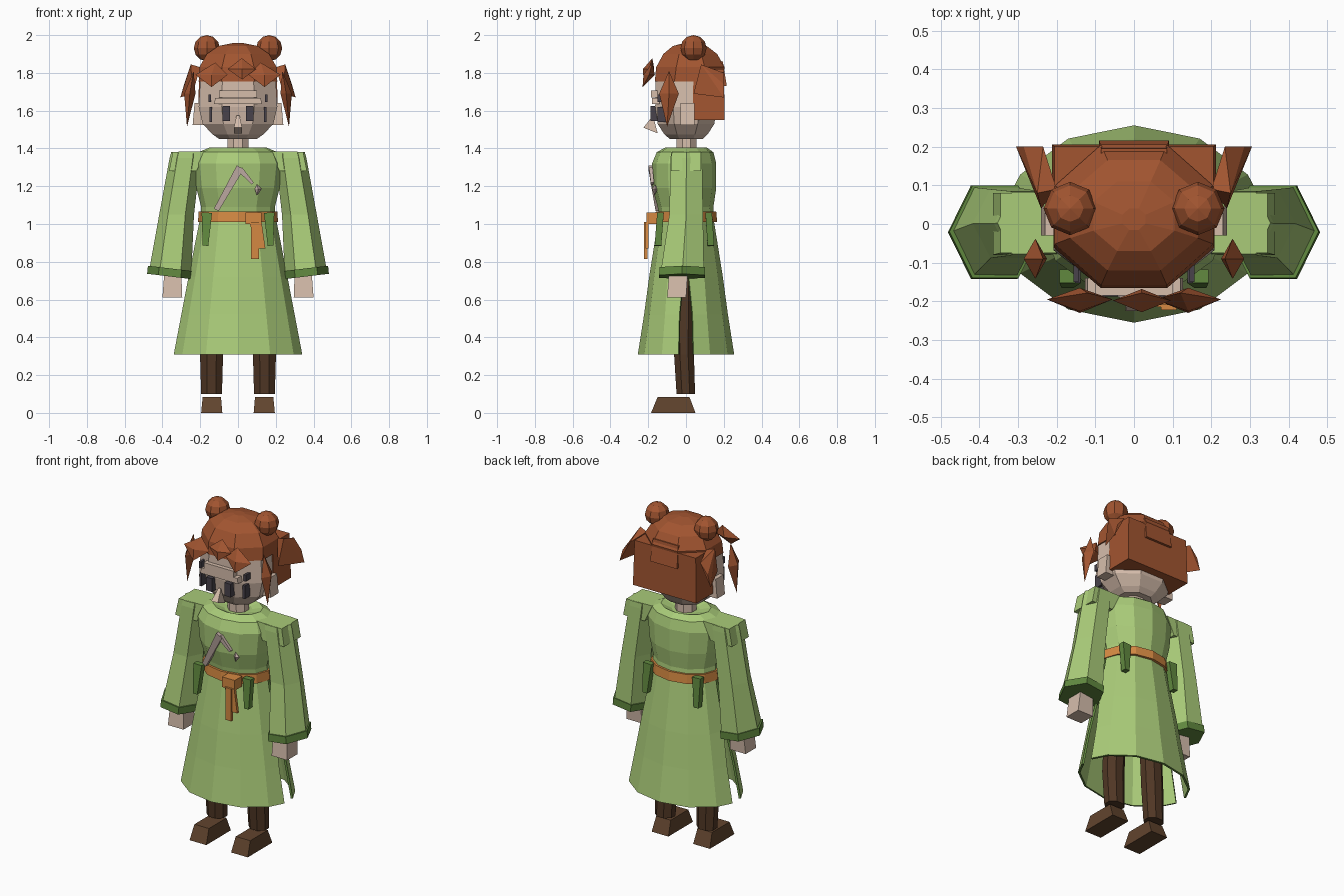
import bpy, bmesh, math
from mathutils import Vector

if "Cube" in bpy.data.objects:
    bpy.data.objects.remove(bpy.data.objects["Cube"], do_unlink=True)


def material(name, rgb):
    m = bpy.data.materials.new(name)
    m.use_nodes = True
    m.diffuse_color = (*rgb, 1)
    m.node_tree.nodes["Principled BSDF"].inputs["Base Color"].default_value = (*rgb, 1)
    return m


GREEN = material("light green cloth", (.40, .60, .19))
TRIM = material("dark green trim", (.12, .25, .05))
HAIR = material("auburn hair", (.36, .09, .03))
SKIN = material("skin", (.67, .51, .41))
BELT = material("orange sash", (.66, .25, .055))
LEG = material("dark brown trousers", (.08, .038, .018))
SHOE = material("brown shoes", (.12, .058, .027))
EYE = material("dark eyes", (.065, .055, .07))
CLASP = material("pale clasp", (.55, .43, .39))


def finish(name, bm, mat):
    bmesh.ops.recalc_face_normals(bm, faces=bm.faces)
    me = bpy.data.meshes.new(name)
    bm.to_mesh(me)
    bm.free()
    me.materials.append(mat)
    ob = bpy.data.objects.new(name, me)
    bpy.context.collection.objects.link(ob)
    return ob


def loft(name, mat, n, rings, phase=0.0, caps=True):
    """Rings are (z, centre x, half width, front y, back y)."""
    angles = [2 * math.pi * (i + phase) / n for i in range(n)]
    mx = max(abs(math.cos(a)) for a in angles)
    my = max(abs(math.sin(a)) for a in angles)
    bm = bmesh.new()
    loops = []
    for z, cx, rx, y0, y1 in rings:
        loops.append([bm.verts.new((cx + rx * math.cos(a) / mx,
                                    (y0 + y1) / 2 + (y1 - y0) / 2 * math.sin(a) / my, z))
                      for a in angles])
    for a, b in zip(loops, loops[1:]):
        for i in range(n):
            j = (i + 1) % n
            bm.faces.new((a[i], a[j], b[j], b[i]))
    if caps:
        bm.faces.new(loops[0])
        bm.faces.new(loops[-1])
    return finish(name, bm, mat)


def hull(name, mat, points):
    bm = bmesh.new()
    for p in points:
        bm.verts.new(p)
    bmesh.ops.convex_hull(bm, input=bm.verts)
    bmesh.ops.dissolve_limit(bm, angle_limit=.02, verts=bm.verts, edges=bm.edges)
    return finish(name, bm, mat)


def box(name, mat, x, y, z, top_x=None, top_y=None):
    tx, ty = top_x or x, top_y or y
    return hull(name, mat, [(a, b, z[0]) for a in x for b in y] +
                [(a, b, z[1]) for a in tx for b in ty])


def spike(name, mat, top, mid, bottom, rx, ry):
    x, y, z = mid
    return hull(name, mat, [top, bottom, (x - rx, y, z), (x + rx, y, z),
                            (x, y - ry, z), (x, y + ry, z)])


def strip(name, mat, a, b, wa, wb, depth=.012):
    a, b = Vector(a), Vector(b)
    side = (b - a).cross(Vector((0, 1, 0))).normalized()
    d = Vector((0, depth, 0))
    return hull(name, mat, [p + side * w * s + d * t for p, w in ((a, wa), (b, wb))
                            for s in (-.5, .5) for t in (-.5, .5)])


# Robe top and belt
loft("robe_bodice", GREEN, 12, [
    (1.03, 0, .20, -.14, .15), (1.09, 0, .195, -.15, .145), (1.19, 0, .22, -.178, .16),
    (1.32, 0, .235, -.18, .16), (1.38, 0, .21, -.155, .145),
    (1.405, 0, .15, -.11, .11), (1.385, 0, .08, -.07, .075)])
loft("belt", BELT, 12, [(1.01, 0, .212, -.165, .165), (1.065, 0, .208, -.16, .16)])
box("belt_knot", BELT, (.04, .125), (-.21, -.14), (1.0, 1.062))
box("belt_tail_long", BELT, (.07, .11), (-.222, -.205), (.815, 1.01))
box("belt_tail_short", BELT, (.10, .145), (-.215, -.198), (.87, 1.01), (.06, .125))

# Skirt panels, open at the sides
for name, sign in (("skirt_front", -1), ("skirt_back", 1)):
    bm = bmesh.new()
    rows = []
    for z, rx, ry, gap in ((1.035, .2, .145, .005), (.72, .262, .195, .015),
                           (.52, .30, .222, .035), (.31, .34, .255, .04)):
        rows.append([bm.verts.new((rx * math.cos(i * math.pi / 6),
                                   sign * max(gap, ry * math.sin(i * math.pi / 6)), z))
                     for i in range(7)])
    for a, b in zip(rows, rows[1:]):
        for i in range(6):
            bm.faces.new((a[i], a[i + 1], b[i + 1], b[i]))
    skirt = finish(name, bm, GREEN)
    skirt.data.materials.append(TRIM)
    # make the outward side consistent before thickening
    if skirt.data.polygons[2].normal.y * sign < 0:
        skirt.data.flip_normals()
    solid = skirt.modifiers.new("cloth thickness", "SOLIDIFY")
    solid.thickness = .012
    solid.offset = -1
    solid.material_offset_rim = 1

# Chest clasp
strip("clasp_long", CLASP, (-.115, -.15, 1.075), (.012, -.188, 1.30), .028, .042, .022)
strip("clasp_short", CLASP, (.01, -.186, 1.29), (.078, -.178, 1.215), .03, .014, .018)
spike("clasp_bead", CLASP, (.10, -.165, 1.21), (.107, -.165, 1.185), (.10, -.165, 1.15), .018, .015)

# Limbs and other mirrored parts
for side, s in (("left", 1), ("right", -1)):
    loft(side + "_sleeve", GREEN, 6, [
        (.74, s * .36, .113, -.135, .095), (1.05, s * .325, .092, -.088, .09),
        (1.35, s * .28, .082, -.082, .085), (1.382, s * .275, .078, -.078, .083)])
    hull(side + "_shoulder", GREEN, [
        (s * x, y, z) for x, y, z in (
            (.17, -.075, 1.385), (.345, -.075, 1.382), (.17, .08, 1.385), (.345, .08, 1.382),
            (.365, -.08, 1.28), (.365, .08, 1.28), (.22, -.08, 1.28), (.22, .08, 1.28))])
    cuff = loft(side + "_cuff", TRIM, 6, [
        (.722, s * .362, .119, -.142, .10), (.765, s * .358, .119, -.14, .10)])
    for v in cuff.data.vertices:
        v.co.z += (abs(v.co.x) - .36) * .12
    box(side + "_hand", SKIN, (s * .295, s * .40), (-.10, .0), (.61, .74),
        (s * .30, s * .39), (-.09, .01))
    loft(side + "_leg", LEG, 8, [
        (.10, s * .14, .055, -.05, .048), (.31, s * .14, .061, -.063, .042),
        (.90, s * .11, .062, -.06, .045)], .5)
    box(side + "_shoe", SHOE, (s * .083, s * .195), (-.185, .05), (0, .085),
        (s * .09, s * .187), (-.15, .018))
    for end, y in (("front", -.135), ("back", .12)):
        strip(f"{side}_{end}_tassel", TRIM, (s * .165, y, 1.06), (s * .172, y * 1.1, .885),
              .055, .03, .035)

    # Ears, eyes and hair ornaments
    box(side + "_ear", SKIN, (s * .18, s * .24), (-.03, .045), (1.525, 1.64), (s * .19, s * .23))
    box(side + "_eye", EYE, (s * .042, s * .083), (-.188, -.14), (1.545, 1.625))
    box(side + "_outer_eye", EYE, (s * .138, s * .152), (-.152, -.10), (1.54, 1.62))
    box(side + "_outer_lash", EYE, (s * .143, s * .157), (-.15, -.10), (1.647, 1.685))
    bm = bmesh.new()
    bmesh.ops.create_uvsphere(bm, u_segments=8, v_segments=6, radius=.069)
    bun = finish(side + "_bun", bm, HAIR)
    bun.location = (s * .165, .04, 1.931)
    spike(side + "_side_lock", HAIR, (s * .235, -.09, 1.81), (s * .255, -.09, 1.69),
          (s * .27, -.10, 1.515), .03, .052)
    hull(side + "_back_tuft", HAIR, [(s * x, y, z) for x, y, z in (
        (.20, .09, 1.83), (.25, .08, 1.845), (.235, .20, 1.80), (.24, .04, 1.69),
        (.305, .20, 1.67), (.285, .20, 1.74))])
    spike(side + "_fringe", HAIR, (s * .12, -.178, 1.855), (s * .14, -.195, 1.79),
          (s * .14, -.23, 1.725), .085, .03)

# Neck and head
loft("neck", SKIN, 8, [(1.35, 0, .057, -.05, .055), (1.48, 0, .055, -.05, .055)], .5)
loft("head", SKIN, 8, [
    (1.45, 0, .10, -.085, .09), (1.475, 0, .135, -.115, .115), (1.53, 0, .187, -.15, .15),
    (1.62, 0, .208, -.163, .162), (1.76, 0, .2, -.16, .16), (1.86, 0, .15, -.12, .12)], .5)
box("brow_upper", SKIN, (-.10, .10), (-.185, -.15), (1.67, 1.707))
box("brow_lower", SKIN, (-.127, .127), (-.18, -.14), (1.635, 1.668), (-.12, .12))
hull("nose", SKIN, [(-.008, -.175, 1.575), (.008, -.175, 1.575), (-.022, -.225, 1.51),
                    (.022, -.225, 1.51), (-.02, -.15, 1.48), (.02, -.15, 1.48)])

# Hair
loft("hair_cap", HAIR, 8, [
    (1.755, 0, .208, -.165, .19), (1.83, 0, .205, -.158, .205), (1.90, 0, .165, -.12, .165),
    (1.942, 0, .105, -.07, .11), (1.957, 0, .03, -.015, .04)], .5)
box("hair_back", HAIR, (-.212, .212), (.035, .205), (1.55, 1.82), (-.205, .205), (.04, .20))
box("hair_back_flap", HAIR, (-.09, .09), (.12, .216), (1.73, 1.86), (-.085, .085), (.10, .195))
spike("centre_fringe", HAIR, (.02, -.178, 1.878), (.02, -.198, 1.82), (.022, -.225, 1.765), .075, .03)
